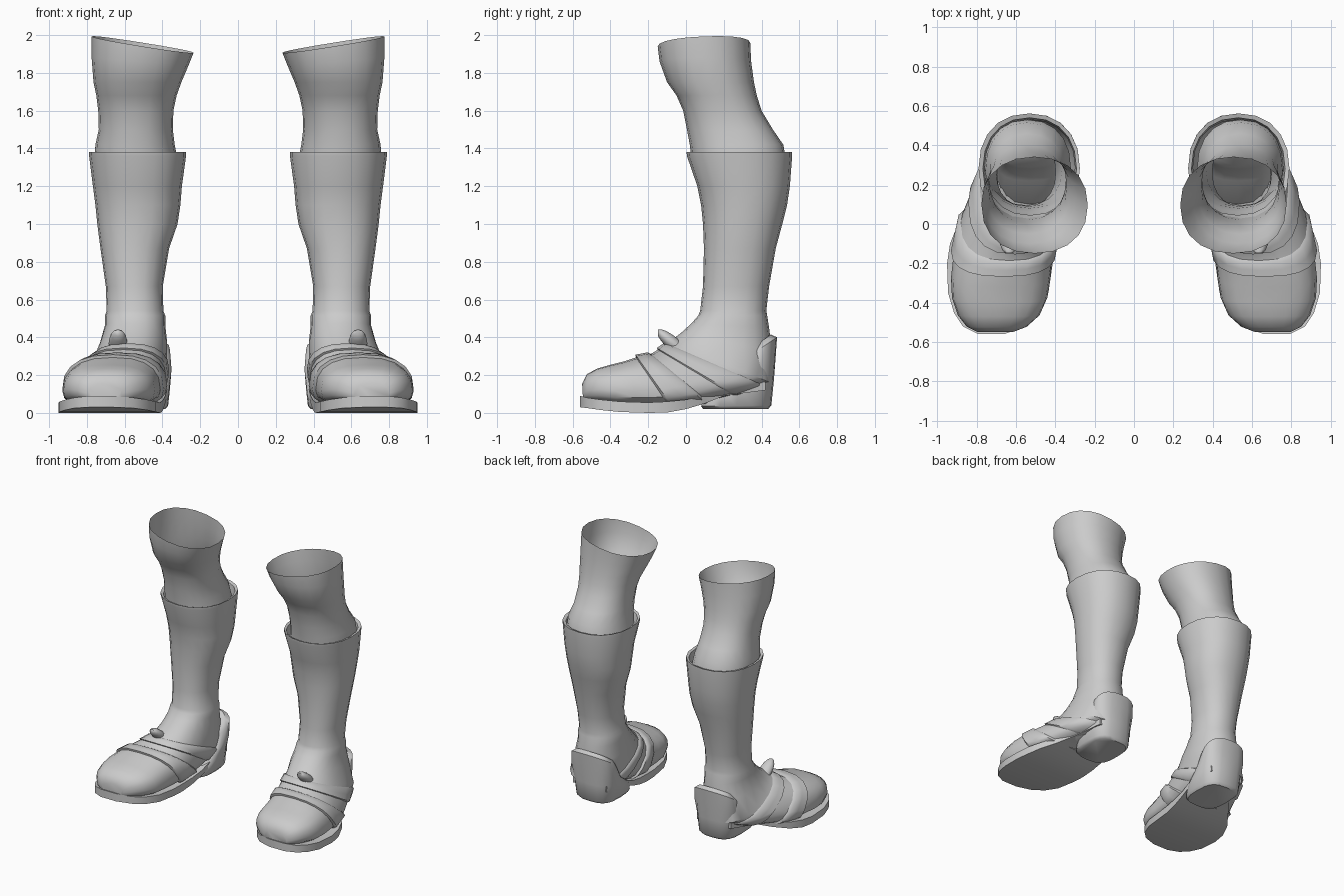
import bpy, bmesh, math

SEG = 20
grey = bpy.data.materials.new("plain grey")
grey.diffuse_color = (0.6, 0.6, 0.6, 1)


def power(v, p):
    return math.copysign(abs(v) ** p, v)


def ring(row, grow=0.0):
    """Cross-section: x range, back (y, z), front (y, z), widest point, roundness, sideways tilt."""
    x0, x1, yb, zb, yf, zf, mid, p, tilt = row
    cx, rx = (x0 + x1) / 2, (x1 - x0) / 2 + grow
    length = math.hypot(yf - yb, zf - zb)
    pts = []
    for i in range(SEG):
        a = 2 * math.pi * i / SEG
        c, s = power(math.cos(a), p), math.sin(a)
        # a low widest point gives a dome over a flat base
        s = power(s, p if s > 0 else p * (0.5 + mid))
        t = mid + s * ((1 - mid) if s > 0 else mid)
        t += grow / length * s
        x = cx + rx * c
        pts.append((x, yb + (yf - yb) * t, zb + (zf - zb) * t + tilt * (x - cx)))
    return pts


def loft(name, rings, cap_start=False, cap_end=False, angle=40):
    bm = bmesh.new()
    vs = [[bm.verts.new(p) for p in r] for r in rings]
    n = len(vs[0])
    for a, b in zip(vs, vs[1:]):
        for i in range(n):
            j = (i + 1) % n
            bm.faces.new((a[i], a[j], b[j], b[i]))
    if cap_start:
        bm.faces.new(vs[0])
    if cap_end:
        bm.faces.new(vs[-1])
    bmesh.ops.recalc_face_normals(bm, faces=bm.faces)
    mesh = bpy.data.meshes.new(name)
    bm.to_mesh(mesh)
    bm.free()
    mesh.materials.append(grey)
    ob = bpy.data.objects.new(name, mesh)
    bpy.context.collection.objects.link(ob)
    bpy.ops.object.select_all(action='DESELECT')
    ob.select_set(True)
    bpy.context.view_layer.objects.active = ob
    bpy.ops.object.shade_smooth_by_angle(angle=math.radians(angle))
    ob.modifiers.new("other side", 'MIRROR').use_mirror_merge = False
    return ob


def level(z, x0, x1, y0, y1, p=0.9, tilt=0.0, slope=0.0):
    return (x0, x1, y1, z + slope, y0, z - slope, 0.5, p, tilt)


# Leg and knee, open at the top
leg = [level(1.95, .235, .775, -.15, .34, 0.9, .16, .01),
       level(1.86, .262, .775, -.14, .345, 0.9, .08),
       level(1.75, .30, .765, -.10, .36),
       level(1.68, .325, .75, -.05, .375),
       level(1.60, .342, .74, -.015, .40),
       level(1.50, .345, .737, .005, .46),
       level(1.42, .335, .755, .02, .515),
       level(1.34, .32, .76, .03, .53)]
loft("leg", [ring(r) for r in leg])

# Boot shaft with a thick rim
shaft = [level(1.30, .30, .755, .045, .53),
         level(1.375, .292, .768, .02, .54),
         level(1.382, .275, .79, .003, .562),
         level(1.36, .275, .788, .005, .562),
         level(1.20, .297, .768, .06, .55),
         level(1.10, .305, .755, .08, .535),
         level(1.00, .32, .745, .09, .51),
         level(0.87, .365, .728, .095, .475),
         level(0.67, .398, .70, .09, .44),
         level(0.54, .395, .695, .075, .425),
         level(0.515, .385, .705, .065, .43)]

# Foot, with cross-sections turning from level at the ankle to upright at the toe
foot = [(.385, .705, .44, .45, .03, .475, .50, .9, 0),
        (.375, .73, .455, .33, -.03, .42, .48, .9, 0),
        (.375, .77, .45, .16, -.09, .375, .42, .85, 0),
        (.38, .825, .28, .10, -.14, .34, .38, .8, 0),
        (.39, .885, .10, .06, -.19, .31, .35, .8, 0),
        (.41, .915, -.08, .04, -.26, .295, .32, .8, 0),
        (.425, .93, -.25, .04, -.32, .275, .32, .8, 0),
        (.44, .925, -.36, .04, -.40, .255, .35, .8, 0),
        (.48, .895, -.46, .05, -.47, .235, .4, .8, 0),
        (.545, .85, -.52, .06, -.525, .205, .4, .8, 0),
        (.61, .80, -.545, .07, -.55, .155, .4, .8, 0)]
loft("boot", [ring(r) for r in shaft + foot], cap_end=True)


def foot_at(t):
    i = int(t)
    f = t - i
    return [a + (b - a) * f for a, b in zip(foot[i], foot[i + 1])]


# Raised straps over the instep
for name, a, b, g in (("ankle_strap", 2.2, 3.2, .012), ("instep_strap", 3.9, 5.1, .016)):
    steps = [(a, -.004), (a + .12, g), ((a + b) / 2, g), (b - .12, g), (b, -.004)]
    loft(name, [ring(foot_at(t), k) for t, k in steps], angle=60)

# Small tongue knob on the instep
knob = []
for k in range(1, 8):
    a = math.pi * k / 8
    r, d = math.sin(a), math.cos(a)
    knob.append([(.635 + .05 * r * math.cos(2 * math.pi * i / 12),
                  -.07 - .085 * d,
                  .368 + .06 * d + .045 * r * math.sin(2 * math.pi * i / 12)) for i in range(12)])
loft("tongue_knob", knob, True, True, 70)

# Sole plate: y, inner x, outer x, bottom z, top z
sole = [(.42, .39, .68, .12, .165), (.2, .375, .745, .09, .13), (.1, .385, .82, .05, .09),
        (0, .395, .895, .02, .07), (-.1, .405, .935, .002, .06), (-.2, .413, .95, 0, .055),
        (-.35, .435, .945, .005, .06), (-.45, .48, .915, .015, .07),
        (-.52, .55, .87, .025, .08), (-.56, .66, .79, .03, .09)]
loft("sole", [[(x0, y, b), (x0, y, t), (x1, y, t), (x1, y, b)]
              for y, x0, x1, b, t in sole], True, True, 50)

# Heel block rising into the heel counter
heel = [(.385, .665, .435, .02, .09, .02, .5, .65, 0),
        (.37, .685, .452, .04, .08, .035, .5, .65, 0),
        (.36, .70, .465, .17, .10, .09, .5, .7, 0),
        (.352, .71, .475, .30, .22, .16, .5, .75, 0),
        (.36, .70, .482, .40, .28, .265, .5, .8, 0),
        (.39, .67, .45, .415, .29, .30, .5, .8, 0)]
loft("heel", [ring(r) for r in heel], True, True, 45)
